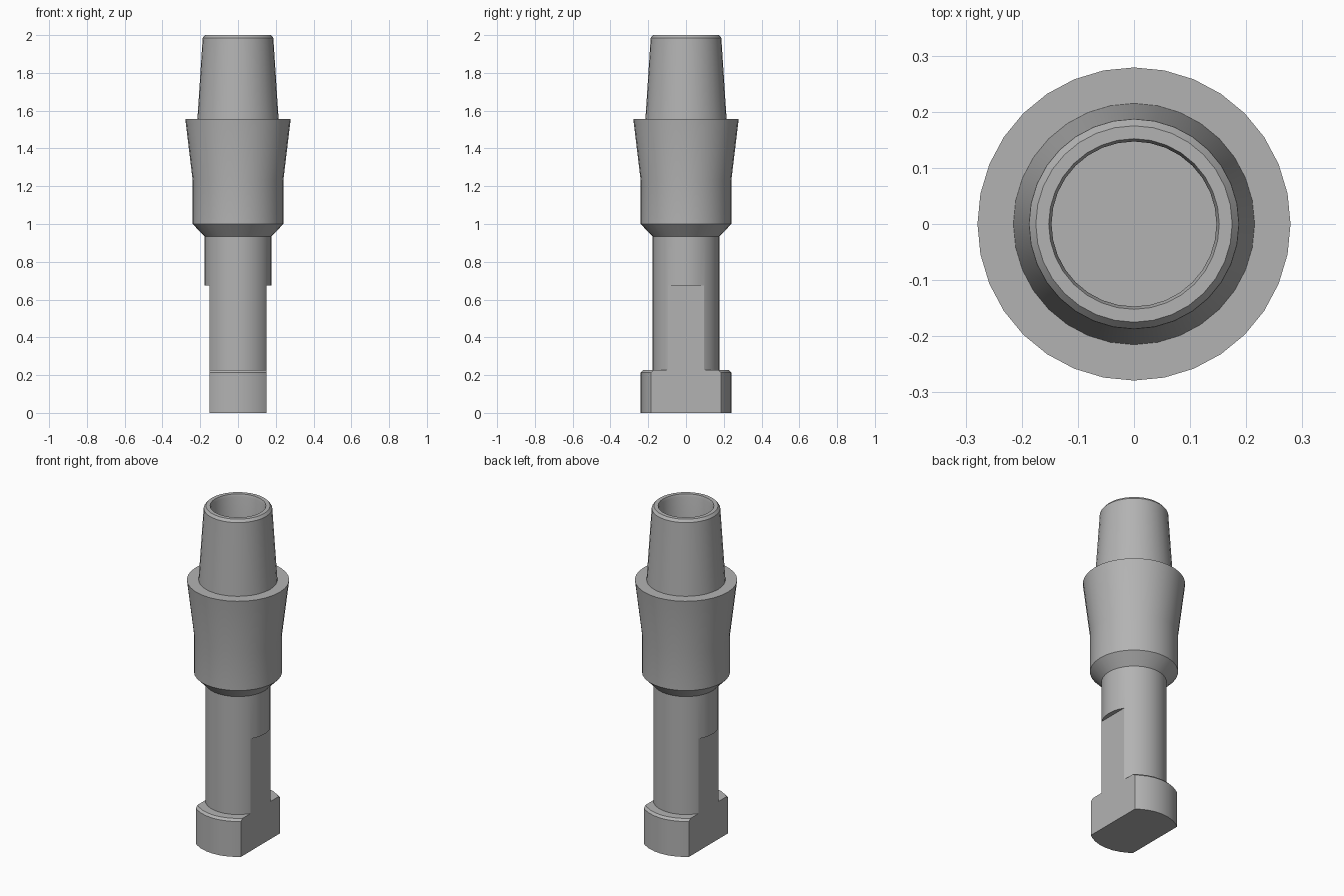
import bpy, bmesh, math

cube = bpy.data.objects.get("Cube")
if cube:
    bpy.data.objects.remove(cube, do_unlink=True)

GREY = (0.45, 0.45, 0.45, 1.0)
metal = bpy.data.materials.new("plain grey metal")
metal.use_nodes = True
metal.diffuse_color = GREY
metal.node_tree.nodes["Principled BSDF"].inputs["Base Color"].default_value = GREY


def lathe(name, profile, steps=32):
    """Spin a (radius, height) profile into a closed solid."""
    bm = bmesh.new()
    verts = [bm.verts.new((0, r, z)) for r, z in profile]
    edges = [bm.edges.new(pair) for pair in zip(verts, verts[1:])]
    bmesh.ops.spin(bm, geom=verts + edges, cent=(0, 0, 0), axis=(0, 0, 1),
                   angle=math.tau, steps=steps)
    bmesh.ops.remove_doubles(bm, verts=bm.verts, dist=0.0001)
    bmesh.ops.recalc_face_normals(bm, faces=bm.faces)
    mesh = bpy.data.meshes.new(name)
    bm.to_mesh(mesh)
    bm.free()
    mesh.materials.append(metal)
    obj = bpy.data.objects.new(name, mesh)
    bpy.context.collection.objects.link(obj)
    return obj


# Turned body: foot, stem, flared collar, tapered nose and blind bore
body = lathe("turned_body", [
    (0, 0), (0.24, 0), (0.24, 0.213), (0.228, 0.226),
    (0.178, 0.226), (0.178, 0.935),
    (0.24, 1.0), (0.24, 1.23), (0.279, 1.555),
    (0.215, 1.555), (0.187, 1.985), (0.175, 2.0),
    (0.152, 2.0), (0.147, 1.985), (0.147, 1.5), (0, 1.5),
])

# Two parallel flats milled on the sides of the foot and stem
FLAT_X, FLAT_TOP = 0.15, 0.675
for side in (-1, 1):
    bpy.ops.mesh.primitive_cube_add(
        size=1, location=(side * (FLAT_X + 0.25), 0, FLAT_TOP - 0.5))
    cutter = bpy.context.object
    cutter.name = "flat_cutter"
    cutter.scale = (0.5, 1, 1)
    cutter.hide_render = True
    cutter.data.materials.append(metal)
    bpy.context.view_layer.update()

    cut = body.modifiers.new("side flat", 'BOOLEAN')
    cut.operation = 'DIFFERENCE'
    cut.solver = 'EXACT'
    cut.object = cutter
    bpy.context.view_layer.objects.active = body
    bpy.ops.object.modifier_apply(modifier=cut.name)
    bpy.data.objects.remove(cutter, do_unlink=True)

# Smooth round walls with crisp machined edges
bpy.ops.object.select_all(action='DESELECT')
body.select_set(True)
bpy.context.view_layer.objects.active = body
bpy.ops.object.shade_smooth_by_angle(angle=math.radians(20))
